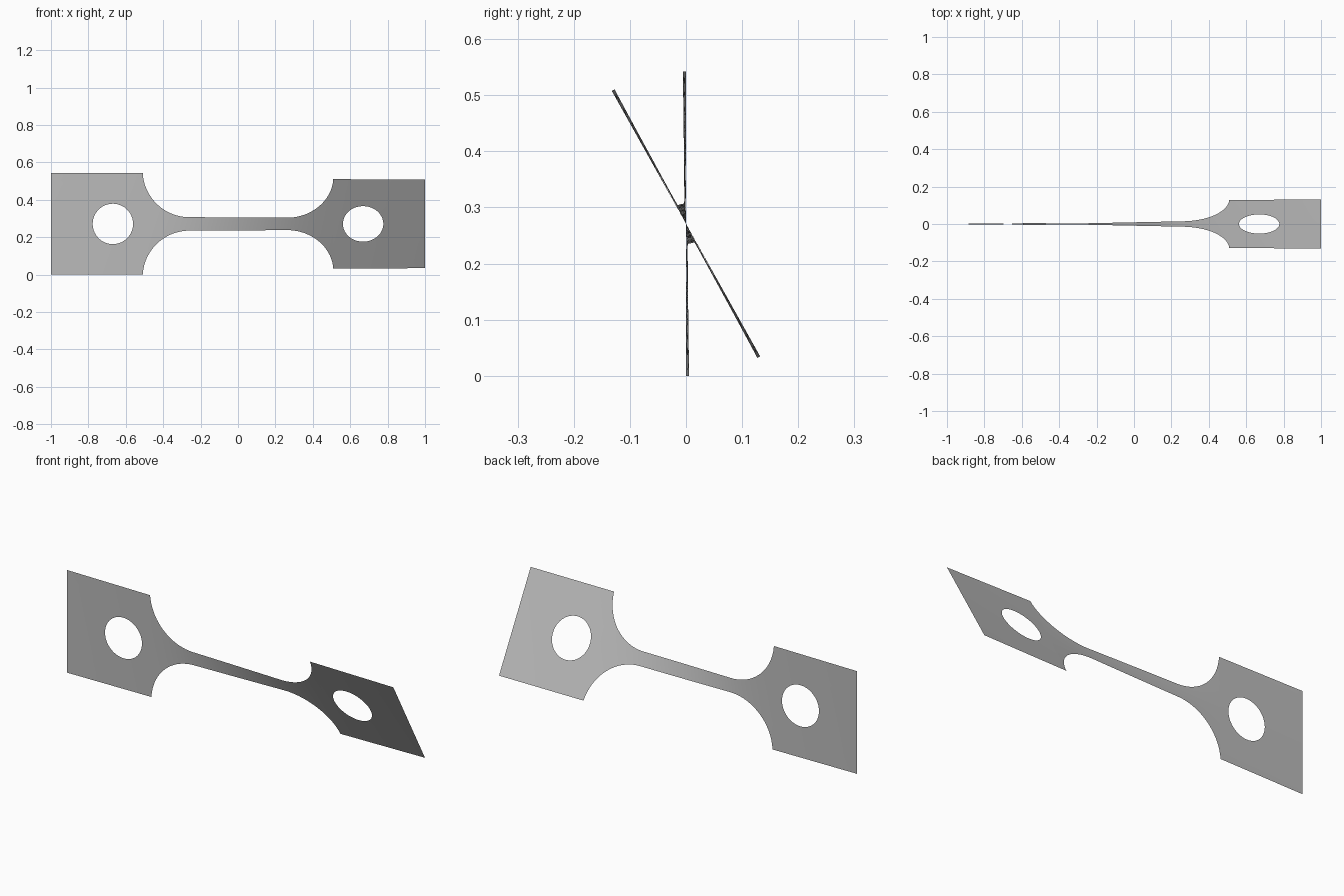
import bpy
import bmesh
from math import atan, cos, sin, sqrt, radians, pi, atan2, copysign

cube = bpy.data.objects.get("Cube")
if cube:
    bpy.data.objects.remove(cube, do_unlink=True)

HALF = 0.271       # half height of the end tabs, also the axis height
NECK = 0.036       # half height of the narrow strip
FILLET = 0.25      # radius of the concave shoulders
SHOULDER = 0.26    # where the strip starts to widen
TAB = 0.509        # inner edge of each tab
HOLE_X, HOLE_R = 0.669, 0.108

steel = bpy.data.materials.new("plain grey")
steel.use_nodes = True
grey = (0.5, 0.5, 0.5, 1)
steel.diffuse_color = grey
steel.node_tree.nodes["Principled BSDF"].inputs["Base Color"].default_value = grey


def twist(x):
    """Angle about the long axis: quick in the strip, slow in the wide tabs."""
    d = abs(x)
    a = 8.8 * min(d, SHOULDER) / SHOULDER
    a += 4.6 * atan(7.45 * max(0, min(d, TAB) - SHOULDER)) / atan(7.45 * (TAB - SHOULDER))
    a += 1.2 * max(0, d - TAB) / (1 - TAB)
    return radians(14.6 + copysign(a, x))


def place(x, h):
    a = twist(x)
    return x, -h * sin(a), HALF + h * cos(a)


def half_width(x):
    u = min(max(0, abs(x) - SHOULDER), FILLET)
    return min(HALF, NECK + FILLET - sqrt(FILLET ** 2 - u ** 2))


def sheet(name, rows, closed=False):
    """Skin a grid of flat (x, h) points, twisted into place."""
    bm = bmesh.new()
    grid = [[bm.verts.new(place(*p)) for p in row] for row in rows]
    for a, b in zip(grid, grid[1:]):
        n = len(a)
        for i in range(n if closed else n - 1):
            j = (i + 1) % n
            bm.faces.new((a[i], b[i], b[j], a[j]))
    bmesh.ops.recalc_face_normals(bm, faces=bm.faces)
    if sum(f.normal.y for f in bm.faces) > 0:
        bmesh.ops.reverse_faces(bm, faces=bm.faces)
    for f in bm.faces:
        f.smooth = True
    mesh = bpy.data.meshes.new(name)
    bm.to_mesh(mesh)
    bm.free()
    mesh.materials.append(steel)
    obj = bpy.data.objects.new(name, mesh)
    bpy.context.collection.objects.link(obj)


# Narrow strip with both flared shoulders; columns crowd towards the steep ends
flare = [SHOULDER + (TAB - SHOULDER) * sin(i / 20 * pi / 2) for i in range(1, 21)]
xs = [-x for x in reversed(flare)]
xs += [SHOULDER * (i / 12 - 1) for i in range(25)]
xs += flare
sheet("twisted_strip", [[(x, half_width(x) * (j / 4 - 1)) for j in range(9)] for x in xs])


# Square tabs, each a ring of faces from the round hole out to the rectangle
def tab(name, side):
    corners = [atan2(h, x - HOLE_X) for x in (TAB, 1) for h in (-HALF, HALF)]
    angles = sorted([i * pi / 32 - pi + 0.01 for i in range(64)] + corners)
    rows = []
    for k in range(7):
        t = k / 6
        row = []
        for a in angles:
            c, s = cos(a), sin(a)
            reach_x = ((1 if c > 0 else TAB) - HOLE_X) / c
            reach = min(reach_x, HALF / max(abs(s), 1e-6))
            r = HOLE_R + (reach - HOLE_R) * t
            row.append((side * (HOLE_X + r * c), r * s))
        rows.append(row)
    sheet(name, rows, closed=True)


tab("left_tab", 1)
tab("right_tab", -1)
